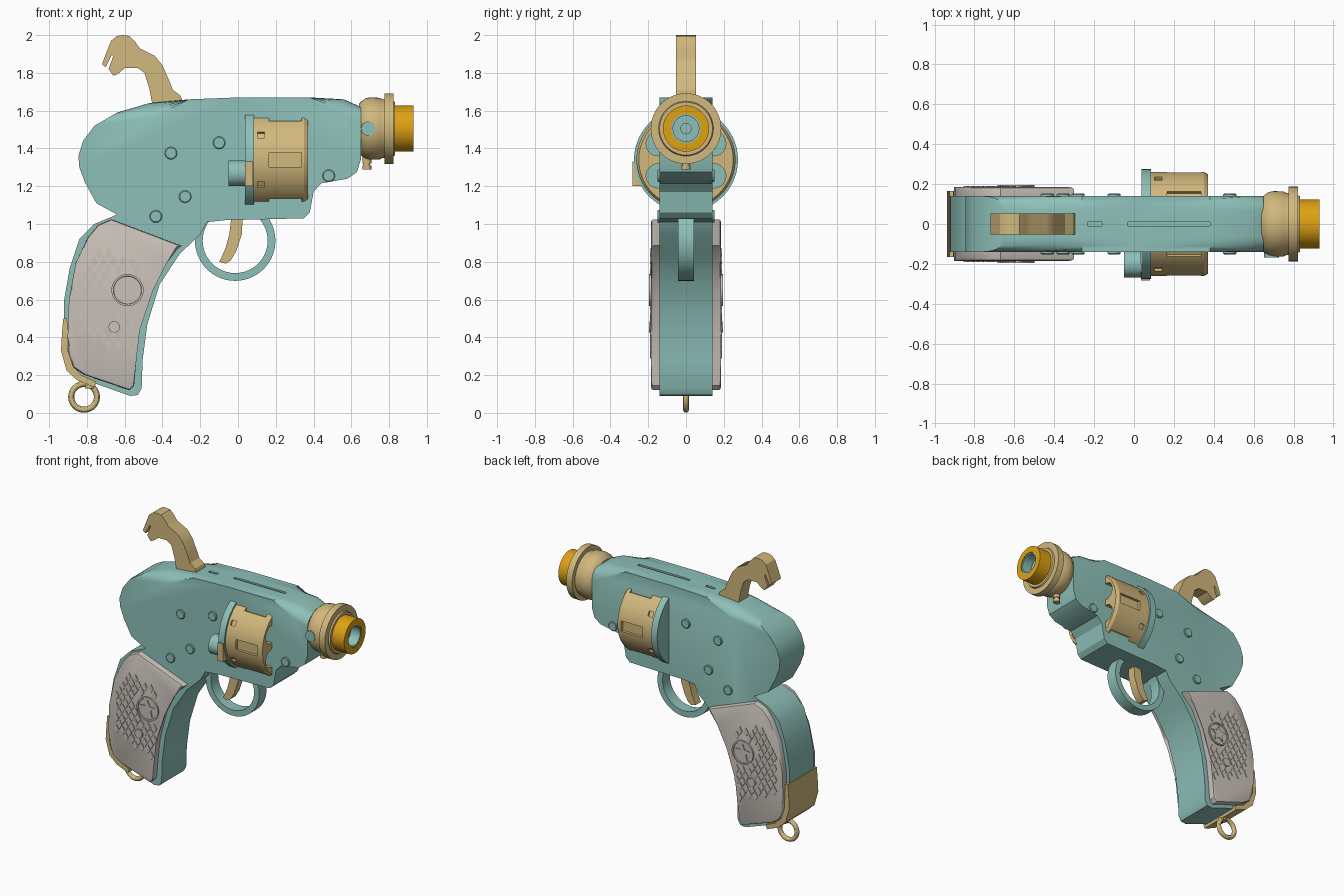
import bpy, bmesh
from math import sin, cos, pi
from mathutils import Matrix, Vector

if "Cube" in bpy.data.objects:
    bpy.data.objects.remove(bpy.data.objects["Cube"])

parts = []


def material(name, rgb):
    m = bpy.data.materials.new(name)
    m.use_nodes = True
    m.diffuse_color = (*rgb, 1)
    m.node_tree.nodes["Principled BSDF"].inputs["Base Color"].default_value = (*rgb, 1)
    return m


TEAL = material("teal", (0.27, 0.53, 0.485))
GOLD = material("pale_gold", (0.64, 0.48, 0.205))
TAUPE = material("taupe", (0.59, 0.54, 0.49))
AMBER = material("amber", (0.73, 0.36, 0.006))


def finish(name, bm, mat, helper=False):
    bmesh.ops.recalc_face_normals(bm, faces=bm.faces[:])
    me = bpy.data.meshes.new(name)
    bm.to_mesh(me)
    bm.free()
    ob = bpy.data.objects.new(name, me)
    bpy.context.collection.objects.link(ob)
    me.materials.append(mat)
    if helper:
        ob.hide_render = True
        ob.hide_viewport = True
    else:
        parts.append(ob)
    return ob


def add_prism(bm, pts, y0, y1):
    """Side profile in x, z extruded from y0 to y1."""
    a = [bm.verts.new((x, y0, z)) for x, z in pts]
    b = [bm.verts.new((x, y1, z)) for x, z in pts]
    n = len(pts)
    bm.faces.new(a)
    bm.faces.new(b[::-1])
    for i in range(n):
        j = (i + 1) % n
        bm.faces.new((a[i], b[i], b[j], a[j]))


def prism(name, pts, y0, y1, mat, bevel=0, pick=None, segments=2):
    bm = bmesh.new()
    add_prism(bm, pts, y0, y1)
    if bevel:
        edges = [e for e in bm.edges if pick(e.verts[0].co) and pick(e.verts[1].co)
                 and abs(e.verts[0].co.y - e.verts[1].co.y) < 1e-4]
        bmesh.ops.bevel(bm, geom=edges, offset=bevel, segments=segments,
                        profile=0.5, affect='EDGES', clamp_overlap=False)
    return finish(name, bm, mat)


def lathe(name, profile, mat, z, y=0, axis="X", x=0, steps=48, closed=False):
    """Profile of (along, radius) turned about a line along the axis."""
    bm = bmesh.new()
    rings = []
    for d, r in profile:
        ring = []
        for k in range(steps):
            u, v = r * cos(2 * pi * k / steps), r * sin(2 * pi * k / steps)
            co = {"X": (d, u, v), "Y": (u, d, v), "Z": (u, v, d)}[axis]
            ring.append(bm.verts.new(Vector(co) + Vector((x, y, z))))
        rings.append(ring)
    pairs = list(zip(rings, rings[1:]))
    if closed:
        pairs.append((rings[-1], rings[0]))
    else:
        bm.faces.new(rings[0])
        bm.faces.new(rings[-1])
    for a, b in pairs:
        for k in range(steps):
            j = (k + 1) % steps
            bm.faces.new((a[k], a[j], b[j], b[k]))
    return finish(name, bm, mat)


def add_box(bm, center, size, turn=0):
    m = Matrix.Rotation(turn, 4, 'X') @ Matrix.Translation(center) @ Matrix.Diagonal((*size, 1))
    bmesh.ops.create_cube(bm, size=1, matrix=m)


def cut(ob, cutter):
    mod = ob.modifiers.new("cut", 'BOOLEAN')
    mod.operation = 'DIFFERENCE'
    mod.solver = 'EXACT'
    mod.object = cutter


# Frame: body and grip core in one profile, rounded along the top
frame_pts = [
    (.65, 1.62), (.56, 1.66), (.38, 1.67), (0, 1.67), (-.26, 1.66), (-.47, 1.64), (-.64, 1.59),
    (-.76, 1.52), (-.82, 1.44), (-.845, 1.36), (-.84, 1.3), (-.81, 1.22), (-.75, 1.11), (-.64, 1.05),
    (-.76, 1.0), (-.84, .92), (-.89, .77), (-.92, .6), (-.925, .35), (-.895, .24), (-.84, .185),
    (-.57, .09), (-.53, .095), (-.51, .13), (-.505, .28), (-.48, .47), (-.415, .68), (-.31, .84),
    (-.2, .945), (-.165, 1.01), (-.07, 1.02), (.35, 1.03), (.38, 1.06), (.4, 1.17), (.44, 1.215),
    (.58, 1.24), (.63, 1.275), (.65, 1.34)]
frame = prism("frame", frame_pts, -.14, .14, TEAL, .075,
              lambda c: c.z > 1.58 and c.x > -.65, 5)
bm = bmesh.new()
add_box(bm, (.175, 0, 1.67), (.41, .02, .05))
add_box(bm, (-.195, 0, 1.67), (.07, .02, .05))
cut(frame, finish("sight_slot_cutter", bm, TEAL, True))

# Revolving drum with chambers, flutes and stop notches
AXIS_Z = 1.34
drum = lathe("drum", [(.085, .262), (.35, .262), (.37, .25)], GOLD, AXIS_Z, steps=72)
bm = bmesh.new()
for k in range(6):
    add_box(bm, (.25, 0, .265), (.17, .075, .05), k * pi / 3 + pi / 2)
    a = k * pi / 3 + pi / 6
    add_box(bm, (.122, 0, .268), (.036, .035, .04), a + pi / 2)
    m = Matrix.Translation((.25, .17 * cos(a), .17 * sin(a))) @ Matrix.Rotation(pi / 2, 4, 'Y')
    bmesh.ops.create_cone(bm, cap_ends=True, segments=28, radius1=.064, radius2=.064,
                          depth=.5, matrix=m)
cutter = finish("drum_cutter", bm, GOLD, True)
cutter.location.z = AXIS_Z
cut(drum, cutter)
lathe("recoil_plate", [(.037, .275), (.085, .275)], TEAL, AXIS_Z, steps=72)
lathe("drum_latch", [(-.05, .068), (.036, .068)], TEAL, 1.268, y=-.2, steps=32)
prism("latch_clip", [(.036, 1.2), (.08, 1.2), (.08, 1.33), (.036, 1.33)], -.283, -.2, GOLD)

# Muzzle assembly
BORE_Z = 1.505
lathe("muzzle_collar", [(.64, .13), (.655, .145), (.675, .16), (.7, .165), (.75, .163), (.765, .155),
                        (.775, .155), (.775, .187), (.822, .187), (.822, .145), (.832, .14)],
      GOLD, BORE_Z)
lathe("muzzle_ring", [(.82, .122), (.93, .122), (.93, .078), (.82, .078)], AMBER, BORE_Z, closed=True)
lathe("bore_lining", [(.81, .079), (.925, .079), (.925, .068), (.81, .068)], TEAL, BORE_Z, closed=True)
lathe("bore_plug", [(.81, .07), (.85, .07), (.85, .03), (.858, .03)], TEAL, BORE_Z)
lathe("collar_button", [(-.167, .038), (-.1, .038)], TEAL, BORE_Z, axis="Y", x=.69, steps=24)
lathe("collar_knob", [(1.288, .024), (1.31, .024), (1.31, .018), (1.32, .018), (1.32, .024), (1.36, .024)],
      GOLD, 0, axis="Z", x=.682, steps=16)

# Hammer with thumb slot
prism("hammer", [(-.44, 1.56), (-.455, 1.64), (-.47, 1.72), (-.495, 1.8), (-.53, 1.825), (-.6, 1.825),
                 (-.635, 1.795), (-.66, 1.785), (-.685, 1.82), (-.66, 1.89), (-.668, 1.895),
                 (-.7, 1.83), (-.72, 1.845), (-.7, 1.9), (-.672, 1.97), (-.64, 1.995), (-.61, 2.0),
                 (-.575, 1.995), (-.545, 1.965), (-.52, 1.93), (-.44, 1.89), (-.4, 1.84),
                 (-.36, 1.75), (-.345, 1.71), (-.305, 1.68), (-.29, 1.64), (-.29, 1.56)],
      -.052, .052, GOLD)

# Trigger and guard
lathe("trigger_guard", [(-.042, .213), (.042, .213), (.042, .172), (-.042, .172)], TEAL, .912,
      axis="Y", x=-.015, steps=56, closed=True)
prism("trigger", [(-.035, 1.04), (.025, 1.04), (.02, .945), (-.01, .855), (-.04, .805), (-.065, .79),
                  (-.098, .8), (-.065, .875), (-.045, .95)], -.03, .03, GOLD)

# Grip heel plate and lanyard ring
prism("heel_plate", [(-.925, .5), (-.932, .42), (-.937, .33), (-.908, .225), (-.85, .172), (-.76, .135),
                     (-.75, .165), (-.83, .2), (-.875, .25), (-.9, .33), (-.9, .42), (-.905, .5)],
      -.165, .165, GOLD)
loop = [(.016 * sin(k * pi / 6), .068 + .016 * cos(k * pi / 6)) for k in range(12)]
lathe("lanyard_ring", loop, GOLD, .085, axis="Y", x=-.815, steps=40, closed=True)
lathe("lanyard_post", [(.13, .026), (.2, .026)], GOLD, 0, axis="Z", x=-.785, steps=20)

# Details on both sides
panel_pts = [(-.67, 1.025), (-.3, .885), (-.39, .8), (-.465, .65), (-.52, .44), (-.538, .28),
             (-.55, .145), (-.575, .12), (-.81, .2), (-.87, .24), (-.895, .31), (-.902, .4),
             (-.895, .6), (-.86, .79), (-.795, .93), (-.74, .995)]
screws = [(-.355, 1.375), (-.1, 1.43), (-.28, 1.145), (-.435, 1.04), (.48, 1.255)]
MX, MZ = -.585, .65
star = [(MX + r * sin(k * pi / 5), MZ + r * cos(k * pi / 5))
        for k in range(10) for r in [.028 if k % 2 else .062]]


def in_checkering(x, z):
    return (max(-.84, -.84 + .37 * (z - .68)) < x < -.55 + .125 * (z - .27)
            and .42 - .4 * (x + .855) < z < .88 - .35 * (x + .775)
            and (x - MX) ** 2 + (z - MZ) ** 2 > .0121
            and (x + .655) ** 2 + (z - .455) ** 2 > .0025)


for s, side in ((-1, "right"), (1, "left")):
    prism(side + "_grip_panel", panel_pts, s * .13, s * .185, TAUPE, .014,
          lambda c: abs(c.y) > .18)
    bm = bmesh.new()
    for row in range(18):
        for col in range(10):
            x, z = -.86 + .05 * col + .025 * (row % 2), .24 + .04 * row
            if in_checkering(x, z):
                add_prism(bm, [(x - .019, z), (x, z + .031), (x + .019, z), (x, z - .031)],
                          s * .18, s * .19)
    finish(side + "_checkering", bm, TAUPE)
    lathe(side + "_medallion", [(s * .17, .085), (s * .196, .085), (s * .196, .075), (s * .189, .073)],
          TAUPE, MZ, axis="Y", x=MX, steps=36)
    prism(side + "_star", star, s * .18, s * .196, TAUPE)
    lathe(side + "_grip_screw", [(s * .17, .03), (s * .196, .03)], TAUPE, .455, axis="Y",
          x=-.655, steps=24)
    for i, (x, z) in enumerate(screws):
        lathe(f"{side}_frame_screw_{i + 1}", [(s * .13, .033), (s * .148, .033), (s * .152, .028)],
              TEAL, z, axis="Y", x=x, steps=24)

# Smooth curved surfaces, keep hard edges
bpy.ops.object.select_all(action='DESELECT')
for ob in parts:
    ob.select_set(True)
bpy.context.view_layer.objects.active = parts[0]
bpy.ops.object.shade_smooth_by_angle(angle=pi / 6)
